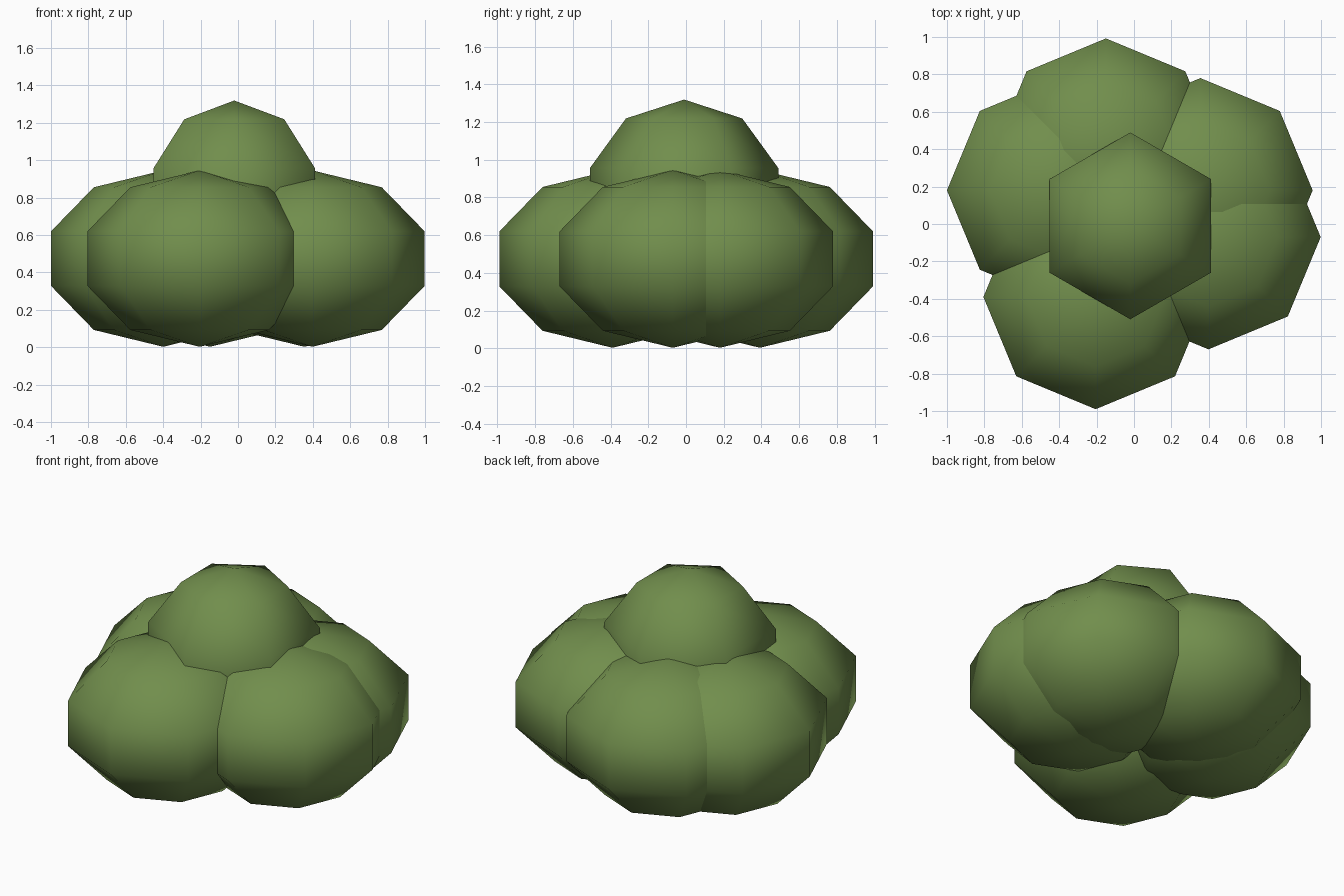
import bpy

if "Cube" in bpy.data.objects:
    bpy.data.objects.remove(bpy.data.objects["Cube"])

# One flat leaf colour
leaf = bpy.data.materials.new("leaf_green")
leaf.diffuse_color = (0.165, 0.27, 0.073, 1)
leaf.use_nodes = True
leaf.node_tree.nodes["Principled BSDF"].inputs["Base Color"].default_value = leaf.diffuse_color


def clump(name, segments, location, radius, squash=1.0):
    """Coarse smooth-shaded ball with five latitude bands, flattened in z."""
    bpy.ops.mesh.primitive_uv_sphere_add(segments=segments, ring_count=5,
                                         radius=radius, location=location)
    ob = bpy.context.object
    ob.name = name
    ob.scale.z = squash
    bpy.ops.object.transform_apply(location=False, rotation=False, scale=True)
    bpy.ops.object.shade_smooth()
    ob.data.materials.append(leaf)
    return ob


# Ring of five flattened lower clumps
R, SQUASH, Z = 0.631, 0.747, 0.474
lower = {
    "front_clump": (-0.205, -0.39),
    "right_clump": (0.398, -0.07),
    "back_right_clump": (0.355, 0.18),
    "back_clump": (-0.15, 0.392),
    "left_clump": (-0.40, 0.18),
}
for name, (x, y) in lower.items():
    clump(name, 8, (x, y, Z), R, SQUASH)

# Smaller six-sided clump on top
clump("top_clump", 6, (-0.02, -0.01, 0.794), 0.525)
